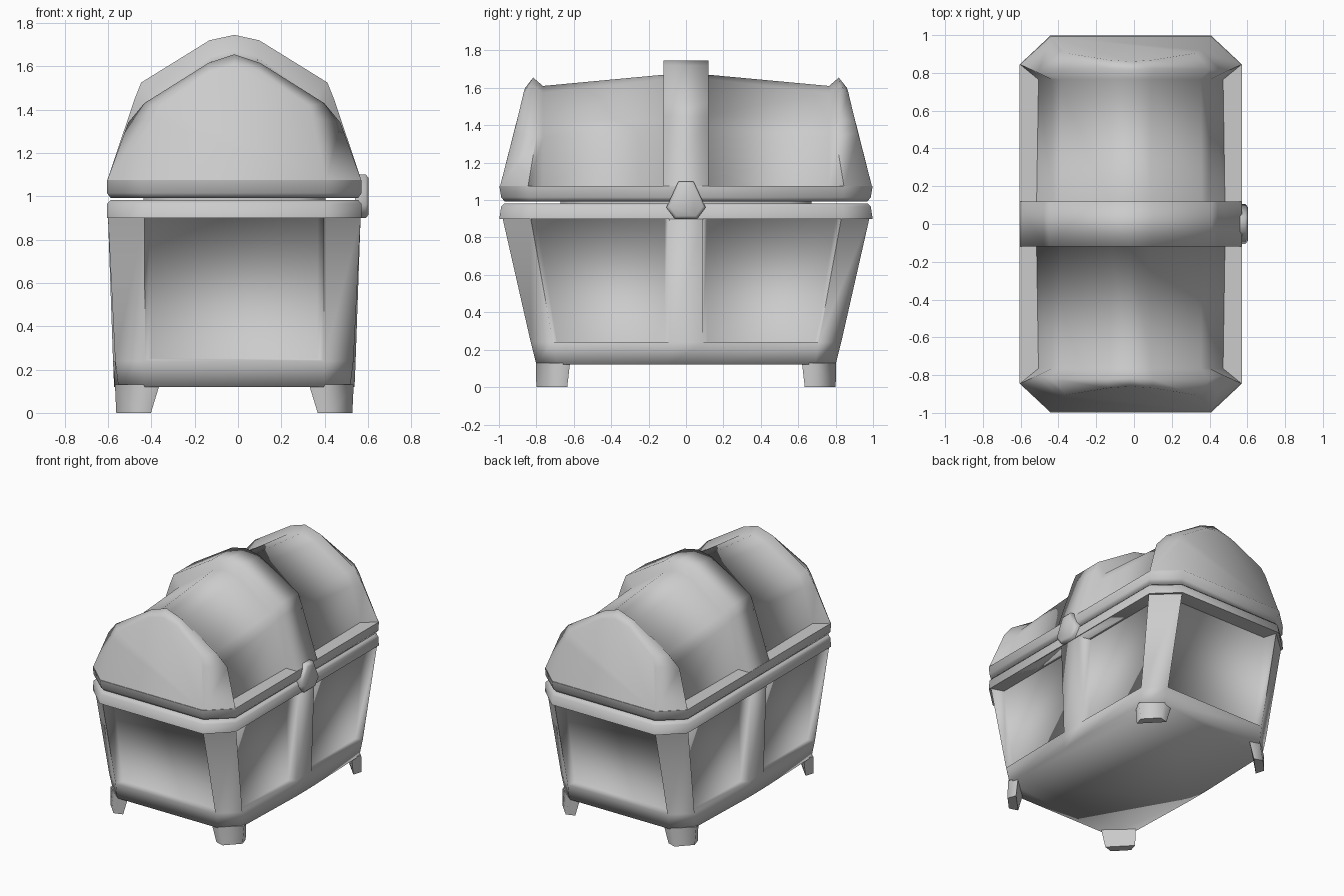
import bpy, bmesh, math

if "Cube" in bpy.data.objects:
    bpy.data.objects.remove(bpy.data.objects["Cube"])

CX = -0.017  # chest centre in x; the lock makes the bounds asymmetric


def octagon(hx, hy, cx, cy, p, z, bulge=0):
    """Chamfered plan outline, with each long side split for the centre post."""
    half = [(hx, -cy), (hx + bulge, -p), (hx + bulge, p), (hx, cy), (cx, hy), (-cx, hy)]
    return [(x, y, z) for x, y in half] + [(-x, -y, z) for x, y in half]


def loft(bm, rings, closed=True, caps=(True, True)):
    """Skin a list of equal-length rings and return the rows of faces."""
    vs = [[bm.verts.new((x + CX, y, z)) for x, y, z in r] for r in rings]
    n = len(rings[0])
    rows = []
    for a, b in zip(vs, vs[1:]):
        rows.append([bm.faces.new((a[i], a[(i + 1) % n], b[(i + 1) % n], b[i]))
                     for i in range(n if closed else n - 1)])
    ends = []
    if caps[0]:
        ends.append(bm.faces.new(vs[0][::-1]))
    if caps[1]:
        ends.append(bm.faces.new(vs[-1]))
    return rows, ends


def finish(bm, name, angle=60):
    bmesh.ops.recalc_face_normals(bm, faces=bm.faces)
    me = bpy.data.meshes.new(name)
    bm.to_mesh(me)
    bm.free()
    ob = bpy.data.objects.new(name, me)
    bpy.context.collection.objects.link(ob)
    bpy.ops.object.select_all(action='DESELECT')
    ob.select_set(True)
    bpy.context.view_layer.objects.active = ob
    bpy.ops.object.shade_smooth_by_angle(angle=math.radians(angle))
    return ob


# Body: tapered octagonal shell with six sunken panels between the posts
bm = bmesh.new()
rows, _ = loft(bm, [
    octagon(.535, .80, .42, .69, .09, .12, .02),
    octagon(.55, .83, .412, .71, .09, .24, .01),
    octagon(.583, .98, .415, .83, .09, .90),
])
bmesh.ops.recalc_face_normals(bm, faces=bm.faces)
panels = rows[1][::2]
for f in bmesh.ops.extrude_discrete_faces(bm, faces=panels)['faces']:
    f.normal_update()
    n = f.normal.copy()
    c = f.calc_center_median()
    for v in f.verts:
        # sink the panel, with slightly sloping recess walls
        v.co.x += (c.x - v.co.x) * .07
        v.co.y += (c.y - v.co.y) * .07
        v.co -= n * (.09 if v.co.z > .5 else .05)
finish(bm, "chest_body", 95)

# Rims of the body and of the lid
for name, zs in (("body_rim", (.90, .965, .982)), ("lid_rim", (1.075, 1.015, .993))):
    bm = bmesh.new()
    loft(bm, [octagon(.588, .998, .425, .845, .09, zs[0]),
              octagon(.588, .988, .42, .84, .09, zs[1]),
              octagon(.572, .97, .41, .825, .09, zs[2])])
    finish(bm, name)

# Inner box closing the gap between body and lid
bm = bmesh.new()
loft(bm, [octagon(.42, .67, .3, .55, .09, z) for z in (.95, 1.03)])
finish(bm, "inner_box")

# Four legs continuing the corner posts
for sx in (-1, 1):
    for sy in (-1, 1):
        bm = bmesh.new()
        top = [(.551, .69), (.42, .803), (.345, .78), (.52, .62)]
        foot = [(.545, .70), (.45, .80), (.385, .78), (.525, .635)]
        loft(bm, [[(sx * x, sy * y, z) for x, y in q]
                  for q, z in ((top, .13), (foot, 0))])
        finish(bm, "leg", 75)


# Lid: arches lofted along y - end cap, end ridge, sunken panel, raised centre strap
def arch(half):
    """Mirror half an arch of (x, y, z) points across x."""
    return half + [(-x, y, z) for x, y, z in half[-2::-1]]


def flat(y, pts):
    return arch([(x, y, z) for x, z in pts])


cap = arch([(.425, .995, 1.07), (.37, .92, 1.36), (.345, .905, 1.42),
            (.115, .868, 1.575), (0, .86, 1.60)])
ridge = arch([(.588, .845, 1.07), (.49, .80, 1.34), (.415, .82, 1.43),
              (.12, .822, 1.615), (0, .817, 1.655)])
low = flat(.765, [(.49, 1.07), (.42, 1.33), (.37, 1.41), (.11, 1.575), (0, 1.61)])
high = flat(.12, [(.50, 1.07), (.41, 1.39), (.375, 1.455), (.105, 1.645), (0, 1.67)])
strap = flat(.12, [(.588, 1.07), (.46, 1.45), (.43, 1.525), (.115, 1.72), (0, 1.745)])
side = [cap, ridge, low, high, strap]
mirrored = [[(x, -y, z) for x, y, z in r] for r in side]

bm = bmesh.new()
loft(bm, mirrored + side[::-1], closed=False)
finish(bm, "lid", 95)

# Lock plate on the right side
bm = bmesh.new()
outline = [(-.04, 1.10), (.04, 1.10), (.105, .96), (.06, .90), (-.06, .90), (-.105, .96)]
loft(bm, [[(x - CX, y * s, 1 + (z - 1) * s) for y, z in outline]
          for x, s in ((.54, 1), (.59, 1), (.603, .85))])
finish(bm, "lock", 70)
